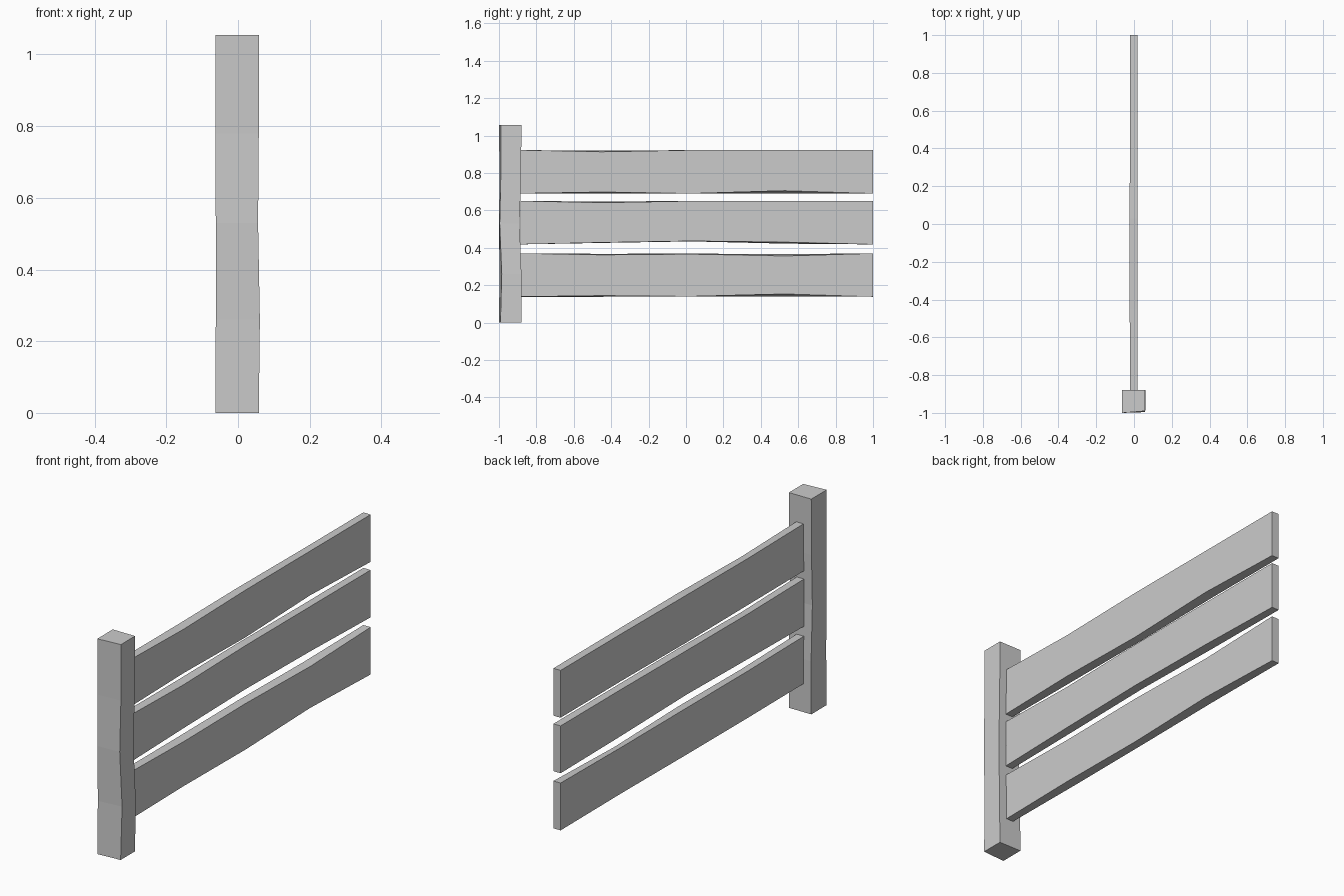
import bpy, bmesh
from mathutils import Vector

cube = bpy.data.objects.get("Cube")
if cube:
    bpy.data.objects.remove(cube, do_unlink=True)

# One plain grey for the whole fence
grey = bpy.data.materials.new("plain grey")
grey.use_nodes = True
colour = (0.6, 0.6, 0.6, 1)
grey.diffuse_color = colour
grey.node_tree.nodes["Principled BSDF"].inputs["Base Color"].default_value = colour


def loft(name, rings):
    """Skin a row of four-cornered sections and cap both ends."""
    bm = bmesh.new()
    loops = [[bm.verts.new(Vector(p)) for p in ring] for ring in rings]
    for a, b in zip(loops, loops[1:]):
        for i in range(4):
            j = (i + 1) % 4
            bm.faces.new((a[i], a[j], b[j], b[i]))
    bm.faces.new(loops[0])
    bm.faces.new(loops[-1])
    bmesh.ops.recalc_face_normals(bm, faces=bm.faces)
    mesh = bpy.data.meshes.new(name)
    bm.to_mesh(mesh)
    bm.free()
    mesh.materials.append(grey)
    obj = bpy.data.objects.new(name, mesh)
    bpy.context.collection.objects.link(obj)


def plank(name, z, near_low, near_high, far_low):
    """Hand-cut board: offsets from its straight edges at each station."""
    stations = (-0.885, -0.45, 0.03, 0.53, 1)
    left_x = (-0.02, -0.023, -0.024, -0.02, -0.02)
    rings = []
    for y, x, nl, nh, fl in zip(stations, left_x, near_low, near_high, far_low):
        rings.append([(x, y, z + fl), (0.019, y, z + nl),
                      (0.019, y, z + 0.232 + nh), (x, y, z + 0.232 + nh * 0.3)])
    loft(name, rings)


# Three boards
plank("lower_plank", 0.138, (0, 0.006, 0.002, 0.015, 0),
      (0, -0.008, -0.004, -0.014, 0), (0, 0, 0.002, 0.002, 0))
plank("middle_plank", 0.418, (0, 0.010, 0.018, 0.012, 0),
      (0, -0.009, 0, 0, 0), (0, 0.008, 0.016, 0.004, 0))
plank("upper_plank", 0.69, (0, 0.008, 0, 0.015, 0),
      (0, -0.009, 0, 0, 0), (0, 0.001, 0, 0.001, 0))

# Post, slightly waisted: height, left x, right x, front y left and right, back y
post = []
for z, x0, x1, f0, f1, back in ((0, -0.063, 0.058, -1, -0.992, -0.88),
                                (0.26, -0.062, 0.061, -0.997, -0.985, -0.88),
                                (0.53, -0.062, 0.056, -1, -0.996, -0.89),
                                (0.78, -0.063, 0.058, -0.997, -0.99, -0.882),
                                (1.055, -0.063, 0.058, -1, -0.99, -0.88)):
    post.append([(x0, f0, z), (x1, f1, z), (x1, back, z), (x0, back, z)])
loft("post", post)
